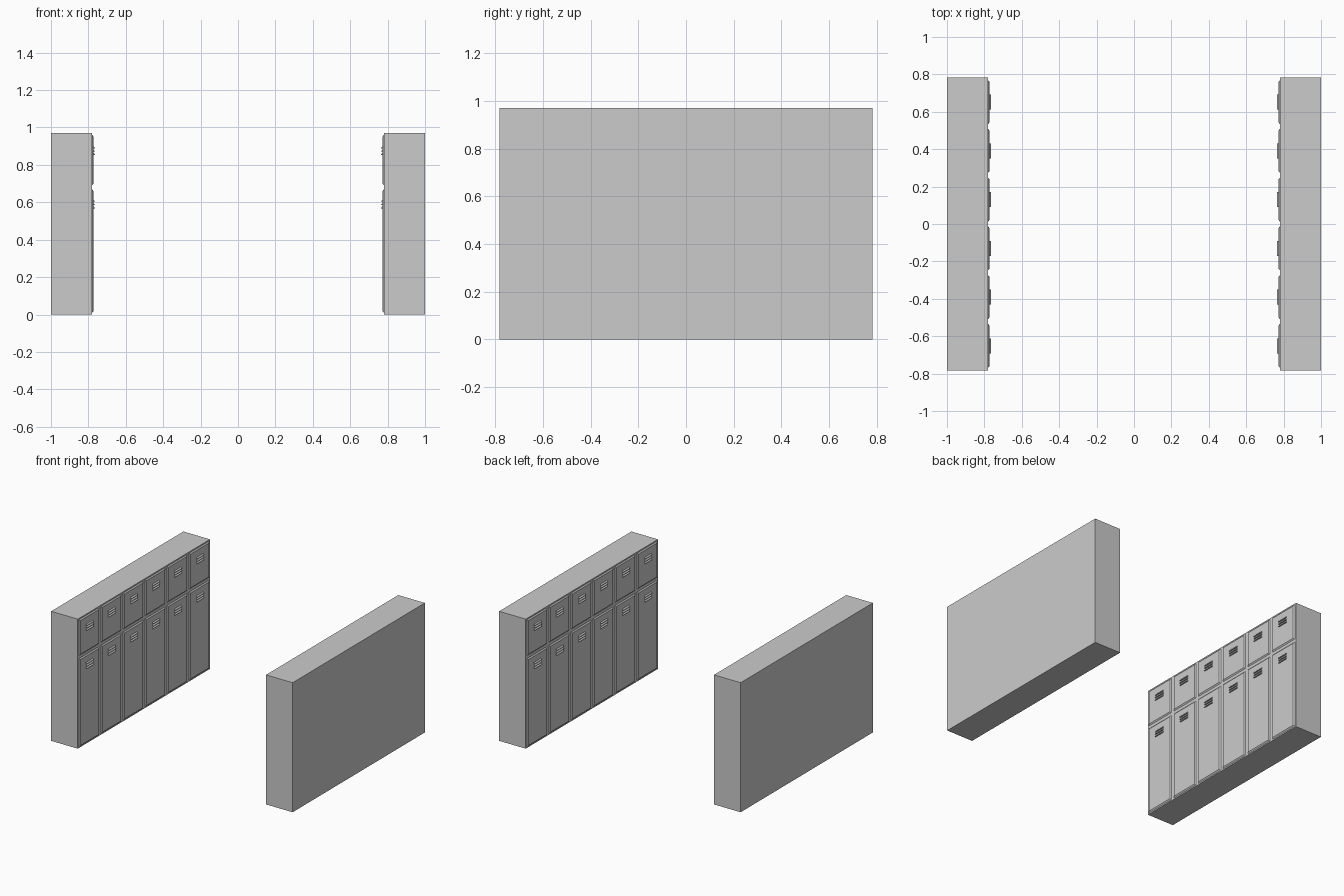
import bpy, bmesh

if "Cube" in bpy.data.objects:
    bpy.data.objects.remove(bpy.data.objects["Cube"])

COUNT = 6
STEP = 1.564 / COUNT          # width of one locker
Y0 = -0.782 + STEP / 2        # centre of the first locker
BACK, FACE, DOOR, VENT = -1.0, -0.78, -0.773, -0.765


def loft(bm, a, b):
    """Solid between two rectangles facing +x: (x, half width, z0, z1)."""
    rings = []
    for x, h, z0, z1 in (a, b):
        rings.append([bm.verts.new((x, Y0 + y, z))
                      for y, z in ((-h, z0), (h, z0), (h, z1), (-h, z1))])
    p, q = rings
    bm.faces.new(p[::-1])
    bm.faces.new(q)
    for i in range(4):
        j = (i + 1) % 4
        bm.faces.new((p[i], p[j], q[j], q[i]))


def louver(bm, z):
    """Wedge that slopes outward from top to bottom."""
    ends = [[bm.verts.new((x, Y0 + y, z + dz))
             for x, dz in ((DOOR - 0.001, 0), (VENT, 0), (VENT, 0.003), (DOOR - 0.001, 0.013))]
            for y in (-0.04, 0.04)]
    p, q = ends
    bm.faces.new(p)
    bm.faces.new(q[::-1])
    for i in range(4):
        j = (i + 1) % 4
        bm.faces.new((p[j], p[i], q[i], q[j]))


def finish(name, bm):
    """Repeat the part along the row and mirror it to the opposite row."""
    bmesh.ops.recalc_face_normals(bm, faces=bm.faces[:])
    me = bpy.data.meshes.new(name)
    bm.to_mesh(me)
    bm.free()
    ob = bpy.data.objects.new(name, me)
    bpy.context.collection.objects.link(ob)
    arr = ob.modifiers.new("row", 'ARRAY')
    arr.count = COUNT
    arr.use_relative_offset = False
    arr.use_constant_offset = True
    arr.constant_offset_displace = (0, STEP, 0)
    mir = ob.modifiers.new("opposite_row", 'MIRROR')
    mir.use_axis = (True, False, False)
    mir.use_mirror_merge = False


# locker cabinets
bm = bmesh.new()
loft(bm, (BACK, STEP / 2, 0, 0.97), (FACE, STEP / 2, 0, 0.97))
finish("locker_body", bm)

# chamfered doors and their louvred vents
for label, z0, z1, vent_z in (("lower", 0.008, 0.67, 0.567), ("upper", 0.69, 0.962, 0.853)):
    bm = bmesh.new()
    loft(bm, (FACE - 0.001, 0.119, z0, z1),
         (DOOR, 0.109, z0 + 0.01, z1 - 0.01))
    finish(label + "_door", bm)
    bm = bmesh.new()
    for i in range(3):
        louver(bm, vent_z + i * 0.018)
    finish(label + "_vent", bm)
